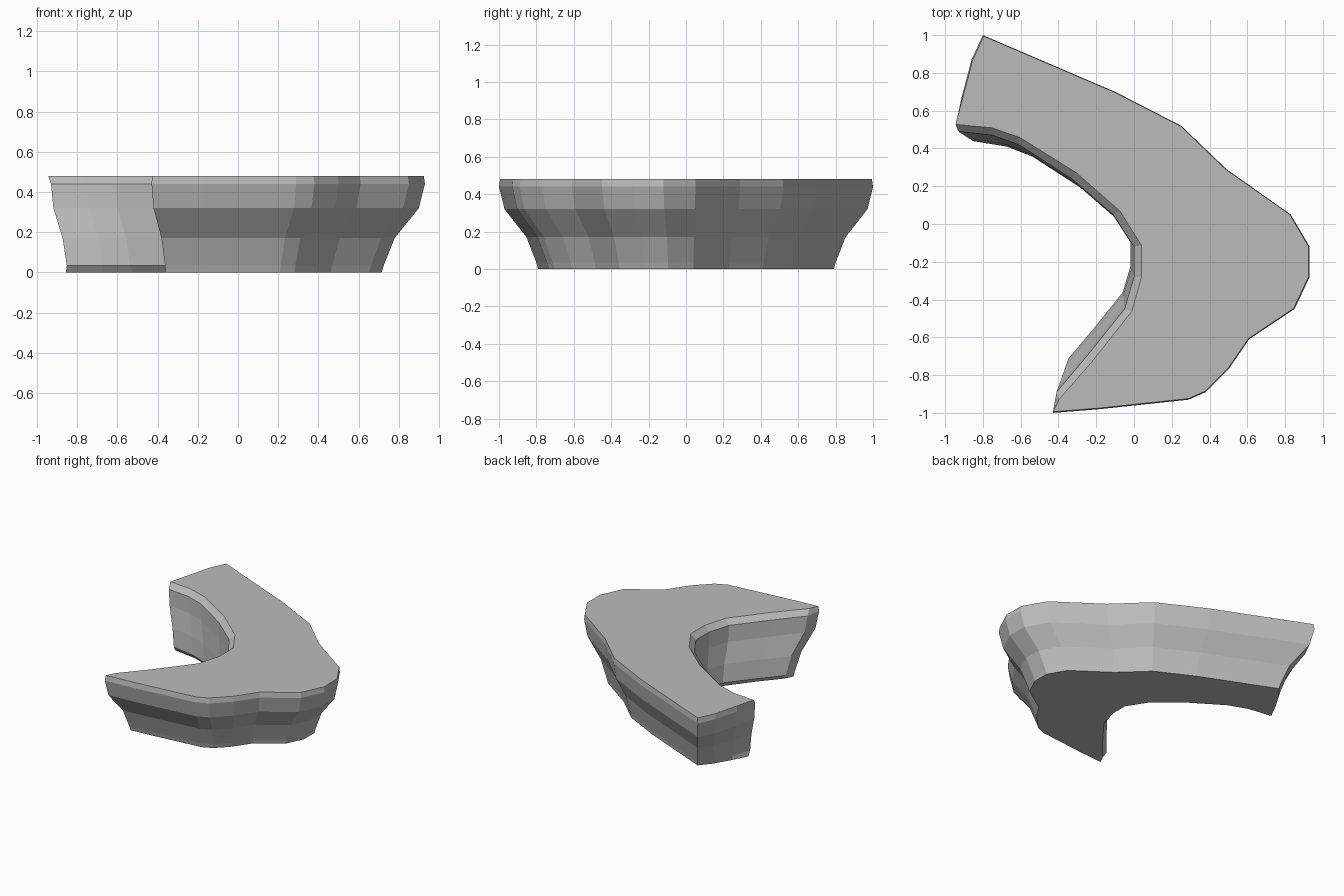
import bpy
import bmesh
from mathutils import Vector

default_cube = bpy.data.objects.get("Cube")
if default_cube:
    bpy.data.objects.remove(default_cube, do_unlink=True)

# Rim outline, counter-clockwise: convex outer side, then the hollow inner side
OUTER = [(-.43, -1), (-.18, -.98), (.29, -.93), (.38, -.89), (.5, -.77),
         (.61, -.61), (.85, -.45), (.93, -.28), (.93, -.12), (.83, .05),
         (.49, .29), (.25, .52), (-.1, .7), (-.8, 1), (-.86, .87), (-.91, .68)]
INNER = [(-.93, .49), (-.75, .47), (-.61, .42), (-.33, .24), (-.11, .05),
         (0, -.12), (0, -.28), (-.05, -.45), (-.25, -.7), (-.41, -.89)]
HOLLOW_CENTRE = Vector((-.65, -.25))


def clamp(value):
    return max(0, min(1, value))


def tapered(point, amount):
    """Pull a rim point towards the middle; the long arm's tip moves less."""
    tip = clamp((-point.x - .3) / .6) * clamp((1 - point.y) / .5) * (point.y > 0)
    return point * (1 - amount * (.21 - .1 * tip)) + Vector((-.02 * amount, 0))


def ring(bm, height, taper, inner_inset=0, outer_scale=1):
    """One horizontal loop of the slab at the given height."""
    points = [tapered(Vector(p), taper) * outer_scale for p in OUTER]
    for p in INNER:
        p = tapered(Vector(p), taper)
        points.append(p + (p - HOLLOW_CENTRE).normalized() * inner_inset)
    return [bm.verts.new((p.x, p.y, height)) for p in points]


def make_slab(name, material):
    bm = bmesh.new()
    rings = [
        ring(bm, 0, 1, inner_inset=.03),                     # underside
        ring(bm, .035, .95),                                 # lower bevel
        ring(bm, .17, .7),                                   # flared wall
        ring(bm, .32, .14),                                  # shoulder
        ring(bm, .44, 0),                                    # rim
        ring(bm, .48, 0, inner_inset=.04, outer_scale=.994),  # top
    ]
    count = len(rings[0])
    for low, high in zip(rings, rings[1:]):
        for i in range(count):
            j = (i + 1) % count
            bm.faces.new((low[i], low[j], high[j], high[i]))
    bm.faces.new(rings[-1])
    bm.faces.new(reversed(rings[0]))
    bmesh.ops.recalc_face_normals(bm, faces=bm.faces)
    mesh = bpy.data.meshes.new(name)
    bm.to_mesh(mesh)
    bm.free()
    mesh.materials.append(material)
    slab = bpy.data.objects.new(name, mesh)
    bpy.context.collection.objects.link(slab)
    return slab


# Single plain stone colour
stone = bpy.data.materials.new("stone_grey")
stone.use_nodes = True
colour = (.5, .5, .5, 1)
stone.diffuse_color = colour
stone.node_tree.nodes["Principled BSDF"].inputs["Base Color"].default_value = colour

make_slab("curved_slab", stone)
